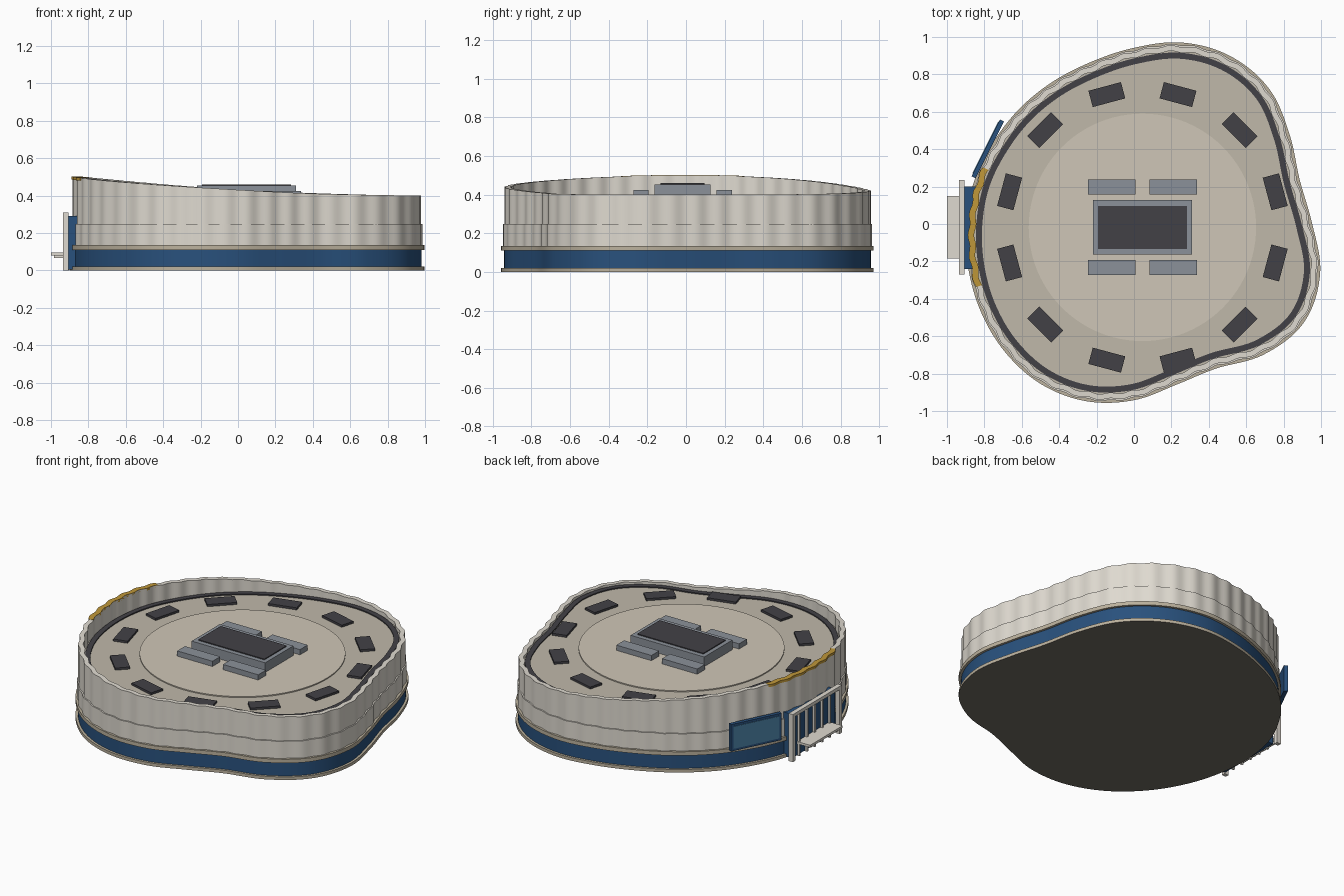
import bpy, bmesh, math
from mathutils import Vector, Matrix

if "Cube" in bpy.data.objects:
    bpy.data.objects.remove(bpy.data.objects["Cube"])

N = 384
CX, CY = 0.045, -0.018
# three-lobed footprint: radius every 15 degrees
RAD = [.953, .917, .960, 1.022, 1.035, 1.004, .942, .896, .876, .869, .870, .885,
       .898, .917, .944, .972, .990, .981, .942, .888, .890, .985, 1.050, 1.030]


def mat(name, r, g, b):
    m = bpy.data.materials.new(name)
    m.diffuse_color = (*[(c / 255) ** 2.2 for c in (r, g, b)], 1)
    m.use_nodes = True
    m.node_tree.nodes["Principled BSDF"].inputs["Base Color"].default_value = m.diffuse_color
    return m


STONE = mat("pale_cladding", 222, 217, 207)
TRIM = mat("trim_beige", 186, 176, 156)
BLUE = mat("band_blue", 45, 82, 124)
ROOF = mat("roof_beige", 190, 183, 168)
DECK = mat("deck_beige", 206, 197, 182)
DARK = mat("dark_grey", 68, 67, 72)
GREY = mat("unit_grey", 138, 144, 152)
GOLD = mat("gold", 190, 150, 60)
SCREEN = mat("screen_blue", 75, 125, 160)
UNDER = mat("underside", 112, 108, 100)


def radius(t):
    u = (t / (2 * math.pi) * 24) % 24
    i, f = int(u), u % 1
    a, b, c, d = [RAD[(i + k) % 24] for k in (-1, 0, 1, 2)]
    return b + .5 * f * (c - a + f * (2 * a - 5 * b + 4 * c - d + f * (3 * (b - c) + d - a)))


def point(i):
    t = 2 * math.pi * i / N
    return Vector((math.cos(t), math.sin(t))) * radius(t)


def outline(i, inset):
    d = (point(i + 3) - point(i - 3)).normalized()
    return point(i) - Vector((d.y, -d.x)) * inset


def rim(i):
    return .40 + .1 * ((1 - math.cos(2 * math.pi * i / N)) / 2) ** 1.7


def finish(name, bm, m):
    bmesh.ops.recalc_face_normals(bm, faces=bm.faces)
    me = bpy.data.meshes.new(name)
    bm.to_mesh(me)
    bm.free()
    ob = bpy.data.objects.new(name, me)
    bpy.context.collection.objects.link(ob)
    me.materials.append(m)
    bpy.ops.object.select_all(action='DESELECT')
    ob.select_set(True)
    bpy.context.view_layer.objects.active = ob
    bpy.ops.object.shade_smooth_by_angle(angle=math.radians(35))
    return ob


def band(name, out, inn, z0, z1, m, wave=0, span=None):
    """Strip following the footprint; inn=None makes a solid slab."""
    bm = bmesh.new()
    h = lambda z, i: z(i) if callable(z) else z
    idx = range(*span) if span else range(N)
    secs = []
    for i in idx:
        w = wave * math.cos(48 * 2 * math.pi * i / N)
        p = outline(i, out + w)
        sec = [(*p, h(z0, i)), (*p, h(z1, i))]
        if inn is not None:
            q = outline(i, inn + w)
            sec += [(*q, h(z1, i)), (*q, h(z0, i))]
        secs.append([bm.verts.new(v) for v in sec])
    k = len(secs[0])
    for j in range(len(secs) - (1 if span else 0)):
        a, b = secs[j], secs[(j + 1) % len(secs)]
        for s in range(k if k == 4 else 1):
            bm.faces.new((a[s], b[s], b[(s + 1) % k], a[(s + 1) % k]))
    if inn is None:
        bm.faces.new([s[0] for s in secs])
        bm.faces.new([s[1] for s in secs])
    elif span:
        bm.faces.new(secs[0])
        bm.faces.new(secs[-1])
    return finish(name, bm, m)


def box(name, x0, x1, y0, y1, z0, z1, m, at=(0, 0), turn=0):
    bm = bmesh.new()
    bmesh.ops.create_cube(bm, size=1)
    bm.transform(Matrix.Translation((*at, 0)) @ Matrix.Rotation(turn, 4, 'Z')
                 @ Matrix.Translation(((x0 + x1) / 2, (y0 + y1) / 2, (z0 + z1) / 2))
                 @ Matrix.Diagonal((x1 - x0, y1 - y0, z1 - z0, 1)))
    return finish(name, bm, m)


# base, glazed band and cladding
base = band("base_plinth", 0, None, 0, .02, TRIM)
base.data.materials.append(UNDER)
for f in base.data.polygons:
    if f.normal.z < -.5:
        f.material_index = 1
band("blue_band", .015, None, .02, .11, BLUE)
band("ledge", 0, None, .11, .135, TRIM)
band("lower_wall", .012, .05, .135, .247, STONE, .004)
band("upper_wall", .02, .05, .247, rim, STONE, .005)

# roof, gutter ring and central deck
band("roof", .04, None, .30, .383, ROOF)
band("roof_gutter", .055, .087, .383, .39, DARK)
bm = bmesh.new()
bmesh.ops.create_cone(bm, cap_ends=True, segments=96, radius1=.608, radius2=.608, depth=.008,
                      matrix=Matrix.Translation((CX, CY, .386)))
finish("roof_deck", bm, DECK)

# gold cap on the high side of the rim
band("gold_cap", .016, .05, lambda i: rim(i) - .014, lambda i: rim(i) + .002, GOLD, .005,
     (170, 216))

# ring of dark roof vents
for k in range(12):
    box(f"roof_vent_{k}", .69, .78, -.09, .09, .38, .397, DARK, (CX, CY),
        math.radians(15 + 30 * k))

# central roof plant
box("plant_base", -.265, .265, -.145, .145, .385, .453, GREY, (CX, CY))
box("plant_top", -.238, .238, -.115, .115, .45, .459, DARK, (CX, CY))
for sx in (-1, 1):
    for sy in (-1, 1):
        x, y = .165 * sx, .215 * sy
        box("plant_side_unit", x - .127, x + .127, y - .04, y + .04, .385, .424, GREY, (CX, CY))

# entrance: glass box, frame, mullions, canopy with brackets
box("entrance_glass", -.905, -.80, -.24, .20, .005, .29, BLUE)
for y in (-.27, .21):
    box("entrance_post", -.935, -.905, y, y + .025, 0, .31, STONE)
box("entrance_lintel", -.935, -.905, -.27, .235, .288, .31, STONE)
for k in range(5):
    y = -.175 + k * .0785
    box(f"entrance_mullion_{k}", -.92, -.903, y - .006, y + .006, 0, .29, STONE)
box("entrance_canopy", -1, -.905, -.185, .15, .08, .095, STONE)
for k in range(4):
    y = -.15 + k * .088
    box(f"canopy_bracket_{k}", -.985, -.905, y - .008, y + .008, .065, .08, STONE)

# angled display panel on the wall
ang = math.atan2(.30, .15)
box("display_panel", -.17, .17, -.012, .012, .135, .31, BLUE, (-.782, .402), ang)
box("display_screen", -.155, .155, .010, .015, .15, .295, SCREEN, (-.782, .402), ang)
